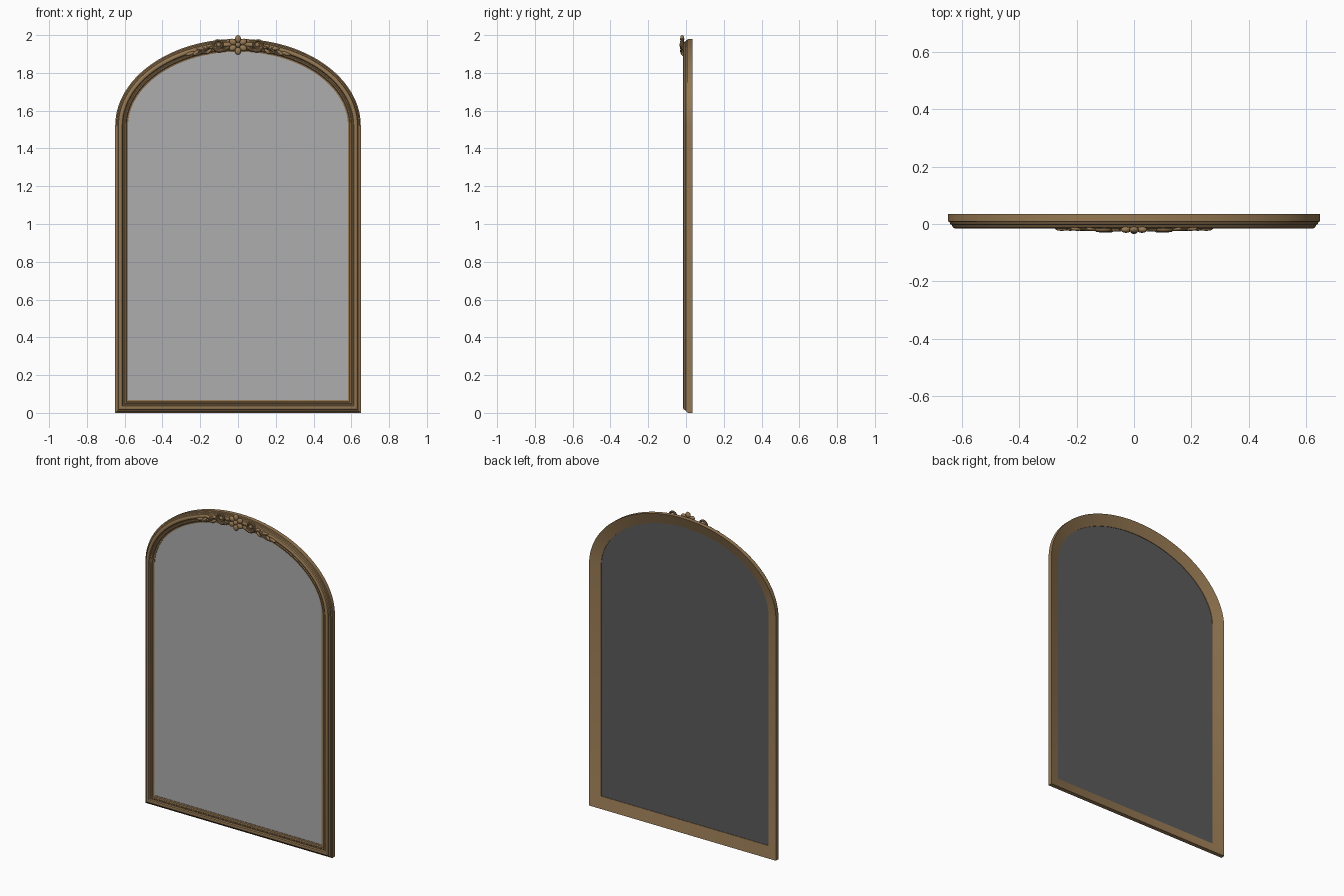
import bpy, bmesh, math
from mathutils import Vector, Matrix

if "Cube" in bpy.data.objects:
    bpy.data.objects.remove(bpy.data.objects["Cube"], do_unlink=True)

HALF_W, SPRING, TOP = 0.65, 1.52, 1.98
RISE = TOP - SPRING


def material(name, rgb):
    m = bpy.data.materials.new(name)
    m.use_nodes = True
    m.diffuse_color = (*rgb, 1)
    m.node_tree.nodes["Principled BSDF"].inputs["Base Color"].default_value = (*rgb, 1)
    return m


GOLD = material("antique gold", (0.30, 0.187, 0.085))
GLASS = material("mirror grey", (0.42, 0.42, 0.42))
BACKING = material("backing dark grey", (0.105, 0.105, 0.105))


def finish(obj, angle=35):
    bpy.ops.object.select_all(action="DESELECT")
    obj.select_set(True)
    bpy.context.view_layer.objects.active = obj
    if obj.type == "CURVE":
        bpy.ops.object.convert(target="MESH")
        obj = bpy.context.view_layer.objects.active
    bpy.ops.object.shade_smooth_by_angle(angle=math.radians(angle))
    return obj


def mesh_object(name, bm, *mats):
    bmesh.ops.recalc_face_normals(bm, faces=bm.faces)
    me = bpy.data.meshes.new(name)
    bm.to_mesh(me)
    bm.free()
    for m in mats:
        me.materials.append(m)
    obj = bpy.data.objects.new(name, me)
    bpy.context.collection.objects.link(obj)
    return obj


# Outline of the arched frame, clockwise from the lower -x corner
ARCH_STEPS = 72
outline = [Vector((-HALF_W, 0))]
for i in range(ARCH_STEPS + 1):
    a = math.pi * (1 - i / ARCH_STEPS)
    outline.append(Vector((HALF_W * math.cos(a), SPRING + RISE * math.sin(a))))
outline.append(Vector((HALF_W, 0)))


def inset(d):
    """Outline moved inwards by d, with mitred corners."""
    result = []
    for i, p in enumerate(outline):
        a = (p - outline[i - 1]).normalized()
        b = (outline[(i + 1) % len(outline)] - p).normalized()
        na, nb = Vector((a.y, -a.x)), Vector((b.y, -b.x))
        result.append(p + (na + nb) * d / (1 + na.dot(nb)))
    return result


# Frame: moulding profile (inset, depth) swept round the outline
profile = [(0, 0.035), (0, 0.009), (0.006, 0.007), (0.008, 0), (0.014, -0.003),
           (0.017, -0.011), (0.023, -0.015), (0.03, -0.016), (0.037, -0.013),
           (0.041, -0.006), (0.046, -0.005), (0.05, -0.009), (0.056, -0.008),
           (0.06, -0.002), (0.068, 0), (0.068, 0.012)]
bm = bmesh.new()
rings = [[bm.verts.new((p.x, y, p.y)) for p in inset(d)] for d, y in profile]
n = len(outline)
for r, ring in enumerate(rings):
    nxt = rings[(r + 1) % len(rings)]
    for i in range(n):
        j = (i + 1) % n
        bm.faces.new((ring[i], ring[j], nxt[j], nxt[i]))
finish(mesh_object("frame", bm, GOLD))

# Mirror plate with a dark backing
bm = bmesh.new()
face = bm.faces.new([bm.verts.new((p.x, 0.003, p.y)) for p in inset(0.066)])
side = bmesh.ops.extrude_face_region(bm, geom=[face])["geom"]
bmesh.ops.translate(bm, vec=(0, 0.006, 0),
                    verts=[v for v in side if isinstance(v, bmesh.types.BMVert)])
bmesh.ops.recalc_face_normals(bm, faces=bm.faces)
for f in bm.faces:
    f.material_index = 0 if f.normal.y < -0.5 else 1
mesh_object("mirror_plate", bm, GLASS, BACKING)


def blob(bm, x, y, z, size, angle=0):
    """Ellipsoid turned by angle in the plane of the frame."""
    m = (Matrix.Translation((x, y, z)) @ Matrix.Rotation(-angle, 4, "Y")
         @ Matrix.Diagonal((*size, 1)))
    bmesh.ops.create_uvsphere(bm, u_segments=16, v_segments=10, radius=1, matrix=m)


def on_arch(x, d=0.035):
    """Point inset by d from the arch at x, and the slope angle there."""
    z = SPRING + RISE * math.sqrt(1 - (x / HALF_W) ** 2)
    normal = Vector((x / HALF_W ** 2, (z - SPRING) / RISE ** 2)).normalized()
    return Vector((x, z)) - normal * d, math.atan2(-normal.x, normal.y)


# Crest flower
bm = bmesh.new()
CX, CZ = 0, 1.948
for k in range(6):
    a = math.pi / 2 + k * math.tau / 6
    blob(bm, CX + 0.032 * math.cos(a), -0.02, CZ + 0.032 * math.sin(a),
         (0.02, 0.011, 0.016), a)
blob(bm, CX, -0.023, CZ, (0.014, 0.012, 0.014))
finish(mesh_object("crest_flower", bm, GOLD))


def tube(name, points, thick, y):
    """Tapering carved scroll through points in the frame plane."""
    cu = bpy.data.curves.new(name, "CURVE")
    cu.dimensions = "3D"
    cu.bevel_depth = thick
    cu.bevel_resolution = 2
    cu.use_fill_caps = True
    sp = cu.splines.new("POLY")
    sp.points.add(len(points) - 1)
    for i, p in enumerate(points):
        sp.points[i].co = (p.x, y, p.y, 1)
        sp.points[i].radius = 1 - 0.5 * i / len(points)
    cu.materials.append(GOLD)
    obj = bpy.data.objects.new(name, cu)
    bpy.context.collection.objects.link(obj)
    finish(obj)


def spiral(s, x, d, r, start, turns, steps=30):
    c, _ = on_arch(x, d)
    pts = []
    for i in range(steps + 1):
        t = i / steps
        a = start + turns * math.tau * t
        rad = r * (1 - 0.75 * t)
        pts.append(Vector((s * (c.x + rad * math.cos(a)), c.y + rad * math.sin(a))))
    return pts


# Scrolls and leaves trailing along the arch on both sides
for s, label in ((1, "left"), (-1, "right")):
    tube(label + "_large_scroll", spiral(s, 0.105, 0.026, 0.034, -2.4, 1.5), 0.0085, -0.021)
    tube(label + "_small_scroll", spiral(s, 0.185, 0.046, 0.018, 2.6, -1.3), 0.006, -0.017)
    stem = []
    for i in range(25):
        t = i / 24
        p, _ = on_arch(0.05 + 0.21 * t, 0.042 + 0.014 * math.sin(t * math.tau * 1.5))
        stem.append(Vector((s * p.x, p.y)))
    tube(label + "_stem", stem, 0.0085, -0.018)

    bm = bmesh.new()
    for x, d, turn, length in ((0.065, 0.05, -0.6, 0.02), (0.15, 0.03, 0.5, 0.024),
                               (0.165, 0.052, -0.5, 0.02), (0.205, 0.028, 0.35, 0.024),
                               (0.235, 0.045, -0.4, 0.022), (0.265, 0.04, 0, 0.024)):
        p, slope = on_arch(x, d)
        blob(bm, s * p.x, -0.016, p.y, (length, 0.008, 0.009), s * (slope + turn))
    p, _ = on_arch(0.105, 0.026)
    blob(bm, s * p.x, -0.02, p.y, (0.012, 0.01, 0.012))
    finish(mesh_object(label + "_leaves", bm, GOLD))
